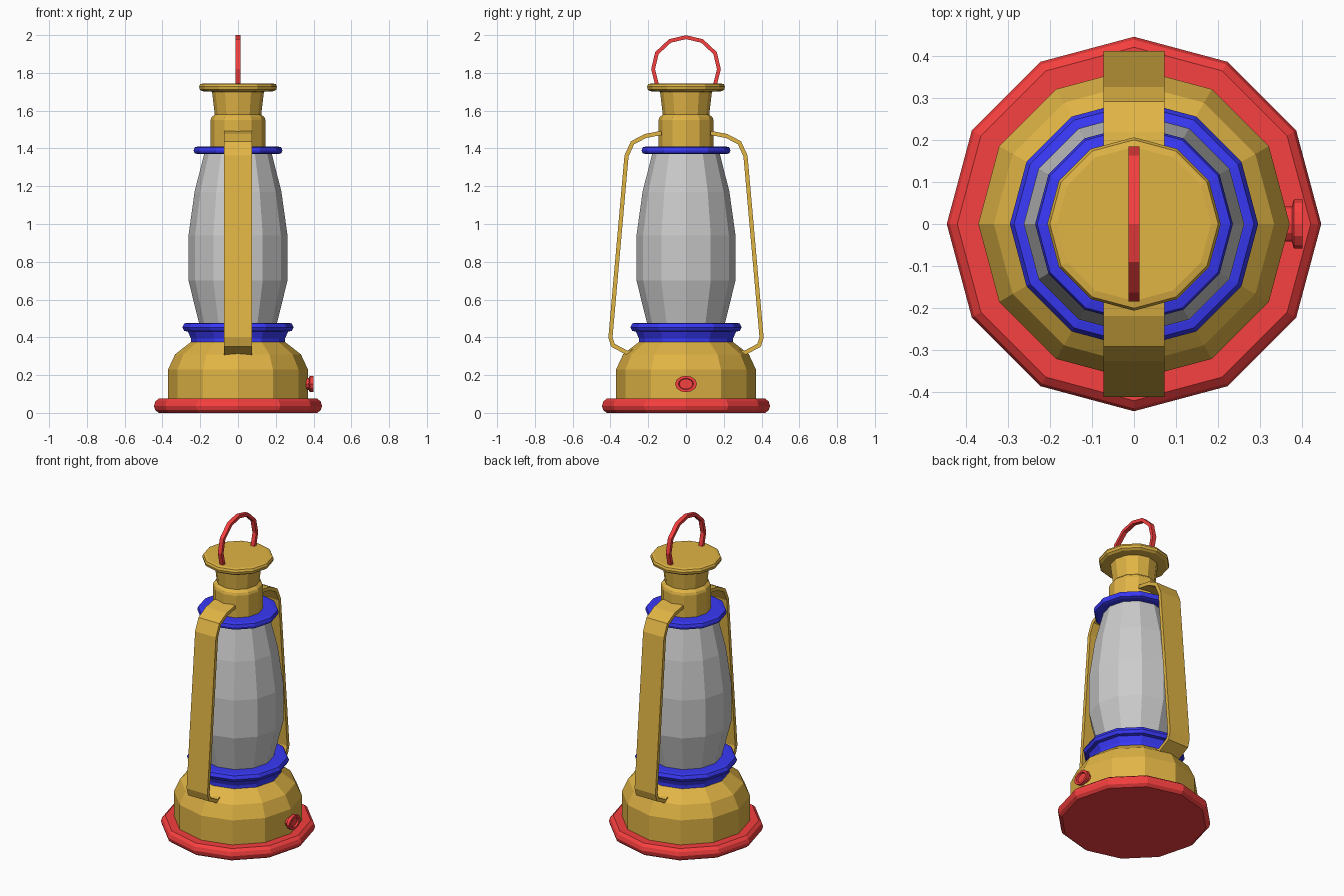
import bpy, bmesh, math
from mathutils import Vector, Matrix

if "Cube" in bpy.data.objects:
    bpy.data.objects.remove(bpy.data.objects["Cube"])


def material(name, rgb):
    m = bpy.data.materials.new(name)
    m.diffuse_color = (*rgb, 1)
    m.use_nodes = True
    m.node_tree.nodes["Principled BSDF"].inputs["Base Color"].default_value = m.diffuse_color
    return m


BRASS = material("brass", (0.75, 0.46, 0.06))
RED = material("red", (0.93, 0.05, 0.05))
BLUE = material("blue", (0.04, 0.04, 0.93))


def finish(name, bm, mat):
    bmesh.ops.recalc_face_normals(bm, faces=bm.faces[:])
    me = bpy.data.meshes.new(name)
    bm.to_mesh(me)
    bm.free()
    if mat:
        me.materials.append(mat)
    ob = bpy.data.objects.new(name, me)
    bpy.context.collection.objects.link(ob)
    return ob


def lathe(name, profile, mat=None, sides=12, matrix=Matrix()):
    """Closed solid turned from (radius, height) points."""
    bm = bmesh.new()
    rings = []
    for r, z in profile:
        rings.append([bm.verts.new((r * math.cos(2 * math.pi * i / sides),
                                    r * math.sin(2 * math.pi * i / sides), z))
                      for i in range(sides)])
    for a, b in zip(rings, rings[1:]):
        for i in range(sides):
            j = (i + 1) % sides
            bm.faces.new((a[i], a[j], b[j], b[i]))
    bm.faces.new(rings[0])
    bm.faces.new(rings[-1])
    bm.transform(matrix)
    return finish(name, bm, mat)


def ribbon(name, path, width, thick, mat):
    """Flat band following (y, z) points, extruded along x."""
    pts = [Vector(p) for p in path]
    bm = bmesh.new()
    rings = []
    for i, p in enumerate(pts):
        dirs = []
        if i > 0:
            dirs.append((p - pts[i - 1]).normalized())
        if i < len(pts) - 1:
            dirs.append((pts[i + 1] - p).normalized())
        t = sum(dirs, Vector((0, 0))).normalized()
        n = Vector((-t.y, t.x)) * (thick / 2 / t.dot(dirs[0]))
        rings.append([bm.verts.new((x * width / 2, p.x + s * n.x, p.y + s * n.y))
                      for x, s in ((-1, -1), (1, -1), (1, 1), (-1, 1))])
    for a, b in zip(rings, rings[1:]):
        for i in range(4):
            j = (i + 1) % 4
            bm.faces.new((a[i], a[j], b[j], b[i]))
    bm.faces.new(rings[0])
    bm.faces.new(rings[-1])
    return finish(name, bm, mat)


# Turned parts, bottom to top
lathe("base_plate", [(0.42, 0), (0.438, 0.015), (0.445, 0.037), (0.438, 0.06),
                     (0.42, 0.075)], RED)
lathe("fuel_tank", [(0.37, 0.07), (0.37, 0.23), (0.333, 0.31), (0.25, 0.375)], BRASS)
lathe("lower_collar", [(0.25, 0.373), (0.25, 0.395), (0.265, 0.43), (0.285, 0.434),
                       (0.295, 0.453), (0.285, 0.473), (0.265, 0.477)], BLUE)
lathe("glass_globe", [(0.205, 0.47), (0.262, 0.70), (0.262, 0.94), (0.23, 1.17),
                      (0.177, 1.38)])
lathe("upper_collar", [(0.215, 1.37), (0.23, 1.375), (0.235, 1.39), (0.23, 1.406),
                       (0.208, 1.411)], BLUE)
lathe("chimney", [(0.145, 1.405), (0.145, 1.55), (0.14, 1.565), (0.123, 1.58),
                  (0.138, 1.705)], BRASS)
lathe("chimney_cap", [(0.138, 1.70), (0.19, 1.703), (0.203, 1.712), (0.206, 1.727),
                      (0.20, 1.74), (0.183, 1.744)], BRASS)

# Wick knob on the right side, with a shallow recess in its face
lathe("wick_knob", [(0.042, 0.355), (0.042, 0.375), (0.058, 0.38), (0.058, 0.40),
                    (0.040, 0.40), (0.036, 0.39)], RED,
      matrix=Matrix.Translation((0, 0, 0.153)) @ Matrix.Diagonal((1, 1, 0.75, 1))
      @ Matrix.Rotation(math.pi / 2, 4, 'Y'))

# Side straps, front and back
strap = [(0.13, 1.482), (0.215, 1.466), (0.283, 1.43), (0.315, 1.36),
         (0.40, 0.40), (0.387, 0.358), (0.31, 0.317), (0.28, 0.326)]
for side, s in (("front", -1), ("back", 1)):
    ribbon(side + "_strap", [(s * y, z) for y, z in strap], 0.146, 0.022, BRASS)

# Carrying loop on the cap
half = [(0.152, 1.73), (0.174, 1.82), (0.154, 1.905), (0.085, 1.969)]
loop = half + [(0, 1.989)] + [(-y, z) for y, z in reversed(half)]
ribbon("carry_loop", loop, 0.026, 0.02, RED)
